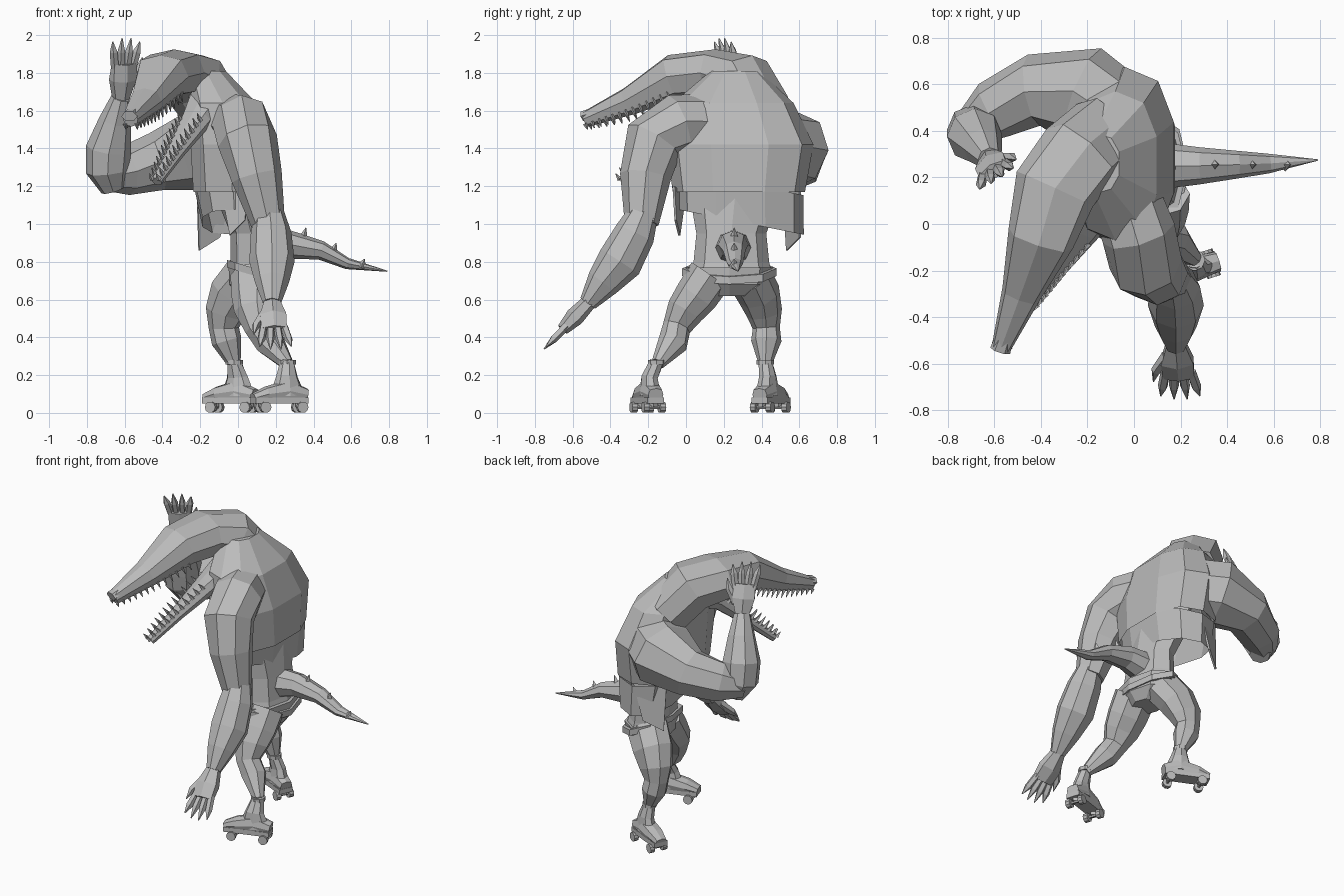
import bpy, bmesh, math
from mathutils import Vector

cube = bpy.data.objects.get("Cube")
if cube:
    bpy.data.objects.remove(cube, do_unlink=True)

grey = bpy.data.materials.new("plain grey")
grey.use_nodes = True
shade = (0.5, 0.5, 0.5, 1)
grey.diffuse_color = shade
grey.node_tree.nodes["Principled BSDF"].inputs["Base Color"].default_value = shade

X, Z = Vector((1, 0, 0)), Vector((0, 0, 1))


def finish(name, bm):
    """Turn a bmesh into a named, flat shaded object."""
    bmesh.ops.recalc_face_normals(bm, faces=bm.faces)
    mesh = bpy.data.meshes.new(name)
    bm.to_mesh(mesh)
    bm.free()
    mesh.materials.append(grey)
    obj = bpy.data.objects.new(name, mesh)
    bpy.context.collection.objects.link(obj)
    return obj


def frames(rows, ref, along=None):
    """Rows are x, y, z, half width, optional half height."""
    points = [Vector(row[:3]) for row in rows]
    result = []
    for i, row in enumerate(rows):
        tangent = along or points[min(i + 1, len(rows) - 1)] - points[max(i - 1, 0)]
        u = tangent.cross(ref).normalized()
        v = u.cross(tangent).normalized()
        result.append((points[i], u, v, row[3], row[-1]))
    return result


def add_loft(bm, rows, ref=Z, along=None, sides=8, caps=(True, True), turn=0, power=1):
    """Skin a row of rings; a power under one makes them boxier."""
    bend = lambda s: math.copysign(abs(s) ** power, s)
    rings = []
    for c, u, v, w, h in frames(rows, ref, along):
        angles = [math.tau * (k + turn) / sides for k in range(sides)]
        rings.append([bm.verts.new(c + u * w * bend(math.cos(a)) + v * h * bend(math.sin(a)))
                      for a in angles])
    for a, b in zip(rings, rings[1:]):
        for k in range(sides):
            n = (k + 1) % sides
            bm.faces.new((a[k], a[n], b[n], b[k]))
    for ring, cap in zip((rings[0], rings[-1]), caps):
        if cap:
            bm.faces.new(ring)


def loft(name, rows, **options):
    bm = bmesh.new()
    add_loft(bm, rows, **options)
    return finish(name, bm)


def add_spike(bm, base, tip, radius):
    ref = Z if abs((tip - base).normalized().z) < 0.7 else X
    add_loft(bm, [(*base, radius), (*tip, 0.002)], ref=ref, sides=4)


def teeth(name, rows, up, count, length):
    """Two rows of pointed teeth along a jaw."""
    bm = bmesh.new()
    path = frames(rows, Z)
    for i in range(count):
        s = i / count * (len(path) - 1)
        k = int(s)
        f = s - k
        a, b = path[k], path[k + 1]
        c, u, v, w, h = [p.lerp(q, f) for p, q in zip(a[:3], b[:3])] + [
            p + (q - p) * f for p, q in zip(a[3:], b[3:])]
        size = length * (0.6 + 0.4 * math.sin(math.pi * i / count))
        for side in (-1, 1):
            base = c + u * w * side * 0.78 + v * h * up * 0.6
            add_spike(bm, base, base + v * up * (h * 0.3 + size), 0.014)
    finish(name, bm)


def hand(name, wrist, tip, thumb_side):
    """Flat palm, four fanned fingers and a thumb."""
    wrist, tip, side = Vector(wrist), Vector(tip), Vector(thumb_side).normalized()
    at = lambda f, s: wrist.lerp(tip, f) + side * s
    bm = bmesh.new()
    add_loft(bm, [(*at(-0.05, 0), .04, .045), (*at(.3, 0), .05, .08),
                  (*at(.58, 0), .032, .078)], ref=side, sides=6)
    for s in (-1.5, -0.5, 0.5, 1.5):
        reach = 1.04 - 0.06 * abs(s)
        add_loft(bm, [(*at(.5, s * .036), .022), (*at(.78, s * .048), .022),
                      (*at(reach, s * .056), .003)], ref=side, sides=5)
    add_loft(bm, [(*at(.2, .04), .028), (*at(.48, .095), .022),
                  (*at(.68, .11), .003)], ref=side, sides=5)
    finish(name, bm)


def skate(name, toe, heel, ankle):
    """Boot, cuff, sole plate and four wheels."""
    toe, heel, ankle = Vector((*toe, 0)), Vector((*heel, 0)), Vector(ankle)
    at = lambda f, z: (*(heel.lerp(toe, f) + Z * z),)
    bm = bmesh.new()
    add_loft(bm, [(*(ankle + Z * .01), .038), (*at(.36, .19), .045, .06),
                  (*at(.35, .09), .055, .1)], ref=toe - heel)
    add_loft(bm, [(*at(0, .095), .042, .035), (*at(.35, .115), .055, .06),
                  (*at(.75, .1), .055, .04), (*at(1, .08), .04, .025)], power=.7)
    finish(name + "_boot", bm)
    loft(name + "_cuff", [(*(ankle + Z * h), .046) for h in (-.005, .02)], ref=X)
    loft(name + "_sole", [(*at(f, .066), .066, .022) for f in (0, 1)], sides=4, turn=0.5)
    side = (toe - heel).cross(Z).normalized()
    bm = bmesh.new()
    for f in (.12, .82):
        hub = Vector(at(f, .03))
        add_loft(bm, [(*(hub + side * s), .01) for s in (-.05, .05)], sides=6)
        add_loft(bm, [(*(hub + Z * h), .022) for h in (0, .035)], ref=X, sides=4)
        for s in (-1, 1):
            add_loft(bm, [(*(hub + side * s * d), .03) for d in (.03, .06)], sides=10)
    finish(name + "_wheels", bm)


# torso, vest hem, waist, trousers and belt
loft("torso_vest", [
    (-.03, .28, 1.17, .35, .215), (-.04, .285, 1.42, .39, .22),
    (-.08, .25, 1.64, .32, .185), (-.17, .26, 1.81, .13, .11)],
    ref=X, along=Z, sides=10, caps=(False, True), power=.8)
loft("vest_hem", [(-.02, .29, 1.01, .34, .175), (-.03, .285, 1.22, .345, .21)],
     ref=X, along=Vector((0, .2, 1)), sides=10, caps=(False, False), power=.8)
loft("waist", [
    (.09, .24, .72, .22, .13), (.08, .24, .8, .2, .12), (.07, .24, .95, .185, .11),
    (.02, .26, 1.15, .24, .14), (-.03, .28, 1.3, .26, .16)], ref=X, along=Z)
loft("trousers", [
    (.09, .23, .62, .1, .09), (.09, .23, .68, .21, .135), (.09, .23, .77, .23, .14)],
    ref=X, along=Z)
loft("belt", [(.09, .23, z, .25, .155) for z in (.725, .765)], ref=X, along=Vector((.3, 0, 1)))

# hanging corners of the vest
bm = bmesh.new()
for corners in (
        ((-.22, .52, 1.2), (-.21, .54, .86), (-.1, .61, .93), (-.02, .61, 1.2)),
        ((-.08, .0, 1.15), (-.04, -.03, .94), (.04, -.05, 1.02), (.06, -.06, 1.2))):
    bm.faces.new([bm.verts.new(c) for c in corners])
flaps = finish("vest_flaps", bm)
flaps.modifiers.new("cloth", "SOLIDIFY").thickness = 0.012

# head with open jaws
upper = [(-.57, -.53, 1.555, .042), (-.485, -.3, 1.65, .085, .075), (-.4, -.06, 1.78, .145, .12),
         (-.34, .15, 1.8, .18, .125), (-.24, .29, 1.765, .18, .15), (-.13, .39, 1.6, .17, .14)]
lower = [(-.43, -.33, 1.225, .028, .025), (-.33, -.18, 1.38, .05, .035),
         (-.22, -.01, 1.55, .085, .055), (-.14, .14, 1.65, .12, .1)]
loft("upper_head", upper, power=.75)
loft("lower_jaw", lower, power=.75)
teeth("upper_teeth", upper[:3], -1, 13, .035)
teeth("lower_teeth", lower[:3], 1, 12, .055)
loft("nose", [(-.575, -.545, 1.57, .045, .03), (-.56, -.5, 1.585, .04, .03)], sides=6)
loft("throat", [(-.15, .08, 1.62, .11), (-.1, .16, 1.45, .13), (-.05, .22, 1.25, .15)], ref=X)

# hanging arm
loft("lowered_upper_arm", [
    (-.04, .12, 1.54, .15), (.02, -.04, 1.53, .16), (.05, -.17, 1.44, .16),
    (.1, -.215, 1.25, .135), (.16, -.235, 1.0, .09)], ref=X)
loft("lowered_forearm", [
    (.165, -.225, 1.06, .08), (.175, -.27, .95, .108), (.18, -.35, .8, .12),
    (.18, -.44, .69, .09), (.18, -.52, .58, .048)], ref=X)
hand("lowered_hand", (.18, -.52, .58), (.2, -.75, .34), -X)

# raised arm
loft("raised_upper_arm", [
    (-.04, .42, 1.42, .2), (-.22, .555, 1.39, .215), (-.43, .575, 1.33, .155),
    (-.6, .49, 1.28, .13), (-.72, .4, 1.25, .075)])
loft("raised_forearm", [
    (-.66, .42, 1.18, .065), (-.69, .4, 1.28, .115), (-.685, .38, 1.4, .12),
    (-.65, .33, 1.55, .085), (-.62, .28, 1.67, .052)], ref=X)
hand("raised_hand", (-.62, .28, 1.67), (-.59, .19, 1.98), (.8, .5, 0))

# legs and skates
loft("right_side_leg", [
    (.1, .13, .73, .12, .14), (.1, .055, .62, .115, .135), (.1, -.005, .54, .1, .12),
    (.115, -.05, .45, .075, .08), (.17, -.07, .37, .08), (.26, -.15, .26, .036)], ref=X)
loft("left_side_leg", [
    (.06, .33, .73, .12, .14), (-.02, .385, .63, .115, .135), (-.065, .415, .53, .095, .11),
    (-.075, .425, .45, .072, .08), (-.06, .425, .38, .08), (-.02, .42, .26, .036)], ref=X)
skate("right_side", (.08, -.25), (.36, -.16), (.26, -.155, .26))
skate("left_side", (-.17, .51), (.09, .39), (-.02, .42, .26))

# tail with spikes
loft("tail", [
    (.12, .25, .87, .1), (.28, .25, .89, .08, .075), (.44, .255, .86, .06, .05),
    (.58, .26, .79, .042, .03), (.79, .275, .75, .003)])
bm = bmesh.new()
for x, z, size in ((.34, .93, .05), (.5, .86, .04), (.65, .79, .025)):
    add_spike(bm, Vector((x, .255, z - .02)), Vector((x + .02, .255, z + size)), .03)
finish("tail_spikes", bm)
